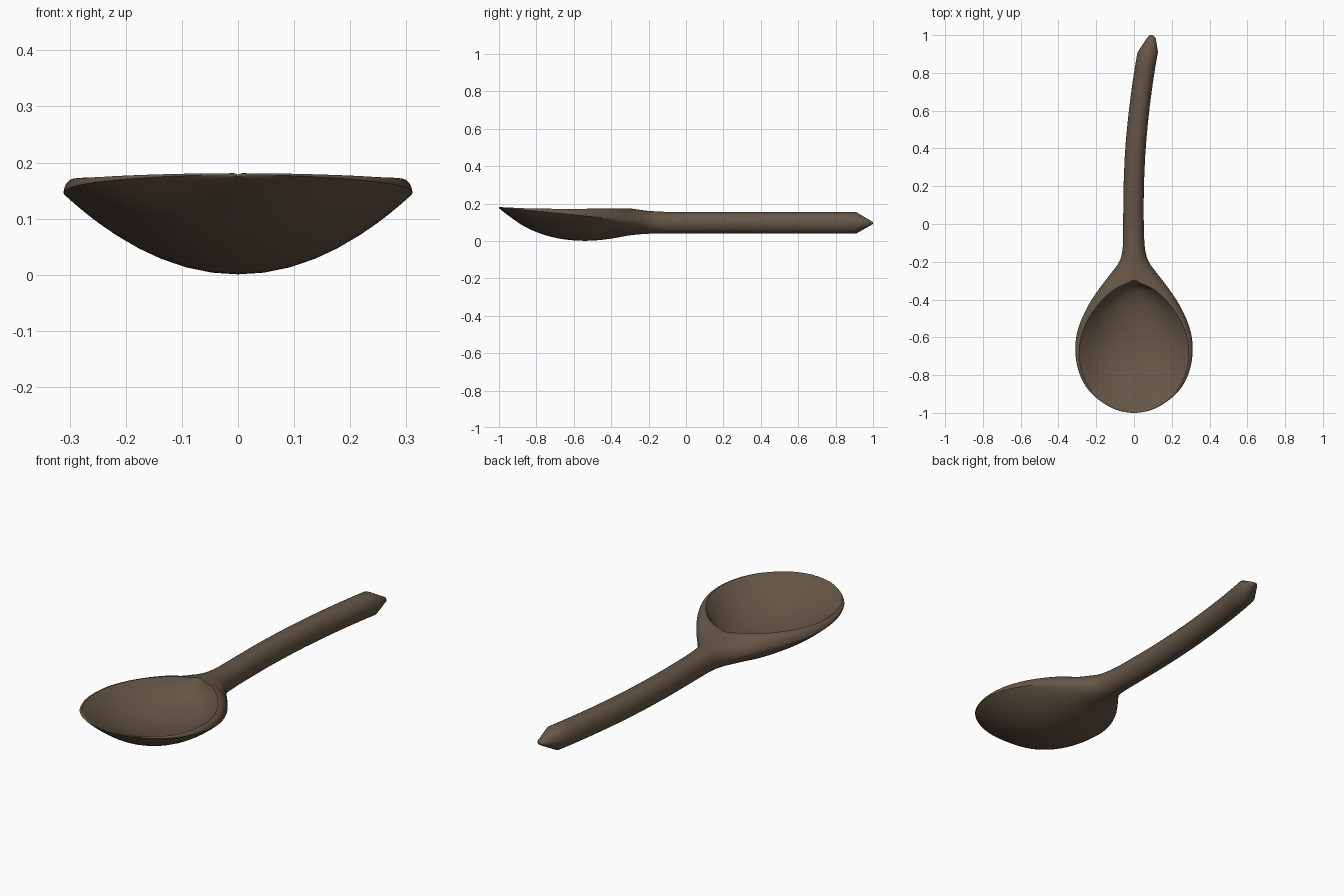
import bpy, bmesh, math

if "Cube" in bpy.data.objects:
    bpy.data.objects.remove(bpy.data.objects["Cube"])

# Stations along the spoon: y, half width, underside z, hollow half width, hollow floor z
STATIONS = [
    (-1.0, .012, .175, .006, .179), (-.99, .075, .167, .068, .175),
    (-.965, .135, .147, .126, .166), (-.92, .20, .114, .188, .146),
    (-.86, .255, .075, .242, .119), (-.78, .293, .040, .277, .088),
    (-.69, .31, .015, .290, .068), (-.60, .306, .003, .281, .061),
    (-.52, .284, .001, .251, .065), (-.45, .252, .006, .208, .075),
    (-.39, .217, .014, .156, .092), (-.34, .182, .023, .095, .122),
    (-.30, .152, .030, .012, .171), (-.25, .113, .035, .006, .168),
    (-.21, .084, .038, .006, .162), (-.16, .064, .039, .006, .157),
    (-.08, .056, .039, .006, .154), (.1, .054, .039, .006, .153),
    (.35, .054, .039, .006, .153), (.65, .054, .039, .006, .153),
    (.91, .054, .039, .006, .153),
]
CENTRE = [(-1, 0), (-.2, 0), (0, -.003), (.2, -.002), (.4, .007), (.6, .026),
          (.8, .053), (.91, .073), (1, .092)]
TOP = [(-1, .181), (-.85, .174), (-.65, .171), (-.3, .174), (-.2, .160), (-.08, .154), (1, .154)]
SIDE = [(-1, .178), (-.67, .147), (-.2, .098), (1, .097)]


def lookup(table, y):
    for (a, va), (b, vb) in zip(table, table[1:]):
        if y <= b:
            return va + (vb - va) * max(0, (y - a) / (b - a))
    return table[-1][1]


def smooth_rows(rows, steps):
    out = []
    for i in range(len(rows) - 1):
        p0, p1, p2, p3 = (rows[min(max(i + k, 0), len(rows) - 1)] for k in (-1, 0, 1, 2))
        for s in range(steps):
            t = s / steps
            out.append([.5 * (2 * b + (c - a) * t + (2 * a - 5 * b + 4 * c - d) * t * t
                              + (3 * b - a - 3 * c + d) * t ** 3)
                        for a, b, c, d in zip(p0, p1, p2, p3)])
    out.append(list(rows[-1]))
    return out


def section(y, w, zb, wi, zf):
    """Closed cross-section: rounded underside, rim, then the hollow."""
    wi = max(wi, .004)
    zs, zt, cx = lookup(SIDE, y), lookup(TOP, y), lookup(CENTRE, y)
    zs = max(zs, zb + .001)
    zt = max(zt, zs + .001)
    zf = min(zf, zt) if y < -.3 else zt
    f = min(max((y + .5) / .33, 0), 1)
    f = f * f * (3 - 2 * f)          # 0 = bowl curve, 1 = round handle
    pts = []
    for k in range(21):              # underside
        a = -math.pi / 2 + math.pi * k / 20
        t = math.sin(a)
        drop = f * math.cos(a) + (1 - f) * (1 - abs(t) ** 2.05)
        pts.append((w * t, zs - (zs - zb) * drop))
    rim = []
    for k in range(1, 8):            # rim, outside to inside
        a = math.pi / 2 * k / 7
        rim.append((w - (w - wi) * (1 - math.cos(a)), zs + (zt - zs) * math.sin(a)))
    pts += rim
    for k in range(1, 16):           # hollow
        s = 1 - 2 * k / 16
        pts.append((wi * s, zt - (zt - zf) * (1 - abs(s) ** 2.3)))
    pts += [(-x, z) for x, z in reversed(rim)]
    return [(cx + x, y, z) for x, z in pts]


bm = bmesh.new()
rings = [[bm.verts.new(p) for p in section(*r)] for r in smooth_rows(STATIONS, 3)]

# Pointed end of the handle: the last ring shrunk towards the tip
last = [v.co.copy() for v in rings[-1]]
for y, scale_x, scale_z, cx in ((.985, .42, .24, .092), (1.0, .16, .08, .092)):
    rings.append([bm.verts.new((cx + (c.x - .073) * scale_x, y, .096 + (c.z - .097) * scale_z))
                  for c in last])

for a, b in zip(rings, rings[1:]):
    n = len(a)
    for i in range(n):
        j = (i + 1) % n
        bm.faces.new((a[i], a[j], b[j], b[i]))
bm.faces.new(rings[0])
bm.faces.new(rings[-1])
bmesh.ops.recalc_face_normals(bm, faces=bm.faces)

mesh = bpy.data.meshes.new("spoon")
bm.to_mesh(mesh)
bm.free()
spoon = bpy.data.objects.new("spoon", mesh)
bpy.context.collection.objects.link(spoon)

wood = bpy.data.materials.new("dark wood")
wood.diffuse_color = (.13, .091, .061, 1)
wood.use_nodes = True
wood.node_tree.nodes["Principled BSDF"].inputs["Base Color"].default_value = wood.diffuse_color
mesh.materials.append(wood)

bpy.context.view_layer.objects.active = spoon
spoon.select_set(True)
bpy.ops.object.shade_smooth_by_angle(angle=math.radians(35))
